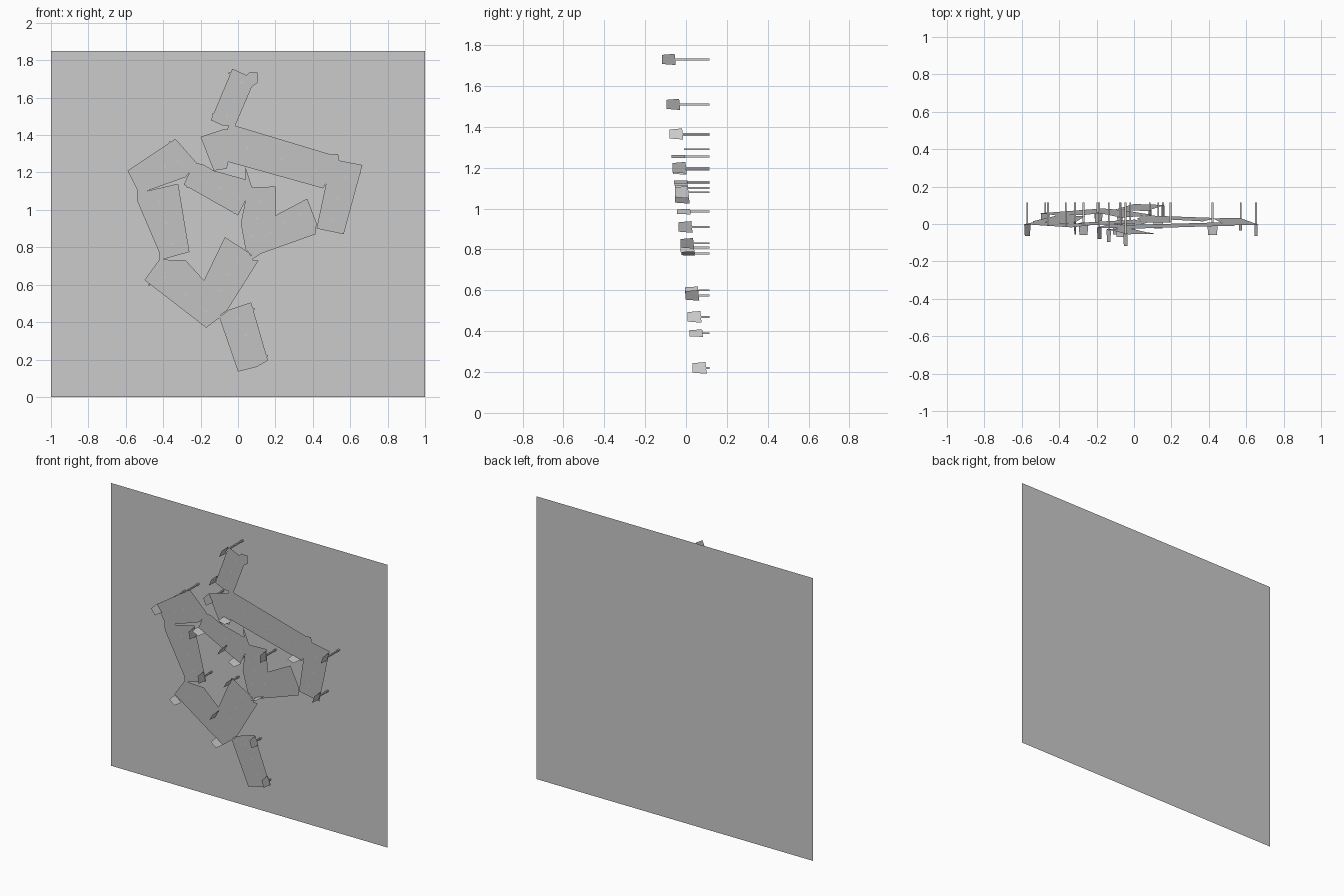
import bpy, bmesh, math

WALL_Y = 0.115


def depth(z):
    # every chute plate leans back towards the wall as it descends
    return 0.12 - 0.1 * z


def mesh_object(name, bm):
    me = bpy.data.meshes.new(name)
    bm.to_mesh(me)
    bm.free()
    ob = bpy.data.objects.new(name, me)
    bpy.context.collection.objects.link(ob)
    return ob


def face(bm, pts):
    return bm.faces.new([bm.verts.new(p) for p in pts])


def rod(x, z):
    # square standoff rod from the plate to the wall
    bm = bmesh.new()
    bmesh.ops.create_cube(bm, size=1)
    y0 = depth(z)
    for v in bm.verts:
        v.co = (x + v.co.x * 0.009, (y0 + WALL_Y) / 2 + v.co.y * (WALL_Y - y0), z + v.co.z * 0.009)
    mesh_object("standoff_rod", bm)


def tab(x, z, ang, deep=0.065):
    # upright guide tab along a plate edge
    bm = bmesh.new()
    dx, dz = 0.03 * math.cos(math.radians(ang)), 0.03 * math.sin(math.radians(ang))
    a, b = (x - dx, z - dz), (x + dx, z + dz)
    face(bm, [(a[0], depth(a[1]), a[1]), (b[0], depth(b[1]), b[1]),
              (b[0] - dx * .2, depth(z) - deep, b[1] - dz * .2),
              (a[0] + dx * .2, depth(z) - deep, a[1] + dz * .2)])
    mesh_object("guide_tab", bm)


def plate(name, pts, tabs=(), pins=None):
    bm = bmesh.new()
    f = face(bm, [(x, depth(z), z) for x, z in pts])
    bmesh.ops.triangulate(bm, faces=[f])
    mesh_object(name, bm)
    for x, z, ang in tabs:
        tab(x, z, ang)
        rod(x, z)
    # row of small pin heads along the middle
    if pins:
        (x0, z0), (x1, z1) = pins
        for t in (0.0, 0.5, 1.0):
            x, z = x0 + (x1 - x0) * t, z0 + (z1 - z0) * t
            bm = bmesh.new()
            r, y = 0.006, depth(z) - 0.002
            face(bm, [(x + r * math.cos(k * math.pi / 3), y, z + r * math.sin(k * math.pi / 3)) for k in range(6)])
            mesh_object("pin_head", bm)


# back wall
bm = bmesh.new()
face(bm, [(-1, WALL_Y, 0), (1, WALL_Y, 0), (1, WALL_Y, 1.85), (-1, WALL_Y, 1.85)])
mesh_object("back_wall", bm)

# upper run
plate("start_plate", [(-.03, 1.755), (.045, 1.72), (.06, 1.735), (.105, 1.735), (.105, 1.68), (.075, 1.66),
                      (-.015, 1.45), (-.08, 1.45), (-.145, 1.48)],
      [(-.045, 1.73, 67), (-.135, 1.51, 67)], [(.02, 1.68), (-.06, 1.5)])
plate("left_split_plate", [(-.2, 1.39), (-.08, 1.43), (-.02, 1.43), (-.06, 1.22), (-.13, 1.21)],
      [(-.185, 1.365, -65)])
plate("long_chute", [(-.05, 1.455), (-.015, 1.45), (.5, 1.295), (.535, 1.30), (.54, 1.26), (.455, 1.115), (-.1, 1.27)],
      [(-.07, 1.255, -16), (.42, 1.13, -16)], [(.05, 1.33), (.42, 1.21)])
plate("right_plate", [(.535, 1.265), (.665, 1.24), (.565, .87), (.42, .90), (.475, 1.16)],
      [(.652, 1.2, 72), (.57, .91, 72)], [(.57, 1.17), (.5, .95)])
plate("right_lower_plate", [(.2, .97), (.37, 1.06), (.42, .93), (.415, .87), (.12, .765), (.07, .73), (.07, .76)],
      [(.13, .78, 20)], [(.33, .98), (.17, .88)])
plate("centre_plate", [(.04, 1.23), (.075, 1.12), (.2, 1.125), (.2, .97), (.07, .76), (.04, .79), (.015, .93), (.04, 1.05)],
      [(.195, 1.08, 90)], [(.12, 1.05), (.08, .86)])

# left run
plate("inner_chute", [(-.24, 1.25), (-.19, 1.245), (-.13, 1.21), (.05, 1.16), (.075, 1.12), (0, .97), (-.29, 1.135), (-.26, 1.2)],
      [(-.27, 1.125, -27), (-.02, .985, -27)], [(-.2, 1.17), (.01, 1.06)])
tab(-.1, 1.05, 60, 0.07)
plate("left_top_plate", [(-.59, 1.21), (-.335, 1.38), (-.22, 1.25), (-.28, 1.175), (-.49, 1.10), (-.54, 1.05), (-.54, 1.11)],
      [(-.57, 1.19, -55)], [(-.46, 1.2), (-.32, 1.26)])
rod(-.365, 1.36)
rod(-.46, 1.29)
plate("left_plate", [(-.54, 1.05), (-.49, 1.1), (-.32, 1.14), (-.26, .775), (-.42, .73), (-.42, .77)],
      [(-.315, 1.1, -80), (-.27, .81, -80)], [(-.42, 1.04), (-.35, .82)])
plate("left_lower_plate", [(-.5, .625), (-.42, .735), (-.28, .73), (-.105, .54), (-.09, .43), (-.17, .37)],
      [(-.475, .6, -38), (-.19, .39, -38)], [(-.39, .64), (-.17, .46)])

# lower run to the exit
plate("lower_plate", [(-.07, .855), (.06, .77), (.08, .73), (.11, .73), (-.06, .46), (-.105, .43), (-.205, .575)],
      [(-.075, .83, 60), (-.195, .575, 60)], [(0, .74), (-.1, .57)])
plate("exit_plate", [(-.1, .425), (-.05, .465), (.07, .505), (.16, .195), (.1, .16), (0, .135)],
      [(.085, .47, -73), (.155, .22, -73)], [(.0, .42), (.08, .24)])
